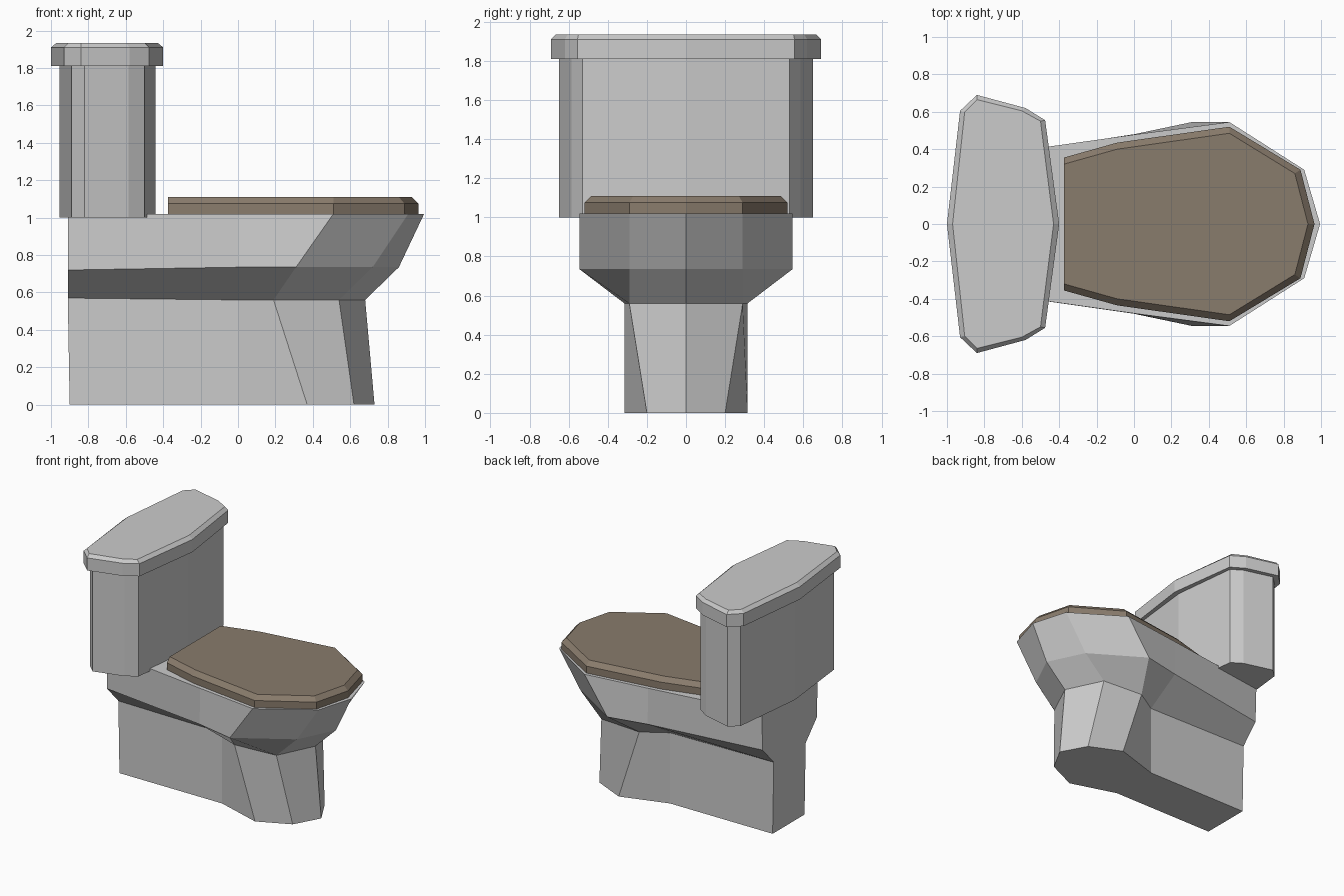
import bpy, bmesh

if "Cube" in bpy.data.objects:
    bpy.data.objects.remove(bpy.data.objects["Cube"])


def material(name, rgb):
    m = bpy.data.materials.new(name)
    m.diffuse_color = (*rgb, 1)
    m.use_nodes = True
    m.node_tree.nodes["Principled BSDF"].inputs["Base Color"].default_value = m.diffuse_color
    return m


ceramic = material("light_grey_ceramic", (0.60, 0.60, 0.60))
wood = material("brown_wood", (0.25, 0.20, 0.15))


def loft(name, rings, mat):
    """Skin half outlines of (x, y, z), each mirrored over y = 0, and cap both ends."""
    bm = bmesh.new()
    loops = []
    for half in rings:
        mirrored = [(x, -y, z) for x, y, z in reversed(half) if y > 0]
        loops.append([bm.verts.new(p) for p in half + mirrored])
    n = len(loops[0])
    for a, b in zip(loops, loops[1:]):
        for i in range(n):
            j = (i + 1) % n
            bm.faces.new((a[i], a[j], b[j], b[i]))
    bm.faces.new(loops[0])
    bm.faces.new(loops[-1])
    bmesh.ops.recalc_face_normals(bm, faces=bm.faces[:])
    mesh = bpy.data.meshes.new(name)
    bm.to_mesh(mesh)
    bm.free()
    mesh.materials.append(mat)
    ob = bpy.data.objects.new(name, mesh)
    bpy.context.collection.objects.link(ob)
    return ob


def at(z, outline):
    return [(x, y, z) for x, y in outline]


# Pedestal and bowl: back corner, waist, widest side, front corner, tip
foot = at(0, [(-0.90, 0.20), (0.0, 0.20), (0.37, 0.315), (0.62, 0.20), (0.73, 0)])
neck = at(0.56, [(-0.91, 0.20), (0.0, 0.20), (0.19, 0.315), (0.54, 0.29), (0.68, 0)])
neck[0] = (-0.91, 0.20, 0.57)
belly = at(0.735, [(-0.91, 0.34), (0.0, 0.48), (0.31, 0.545), (0.72, 0.29), (0.86, 0)])
belly[0] = (-0.91, 0.34, 0.72)
rim = at(1.02, [(-0.91, 0.35), (0.0, 0.478), (0.51, 0.545), (0.91, 0.29), (0.995, 0)])
loft("bowl_and_pedestal", [foot, neck, belly, rim], ceramic)

# Closed seat lid with a chamfered top
seat = [(-0.375, 0.355), (-0.09, 0.435), (0.51, 0.52), (0.89, 0.29), (0.965, 0)]
seat_top = [(-0.375, 0.32), (-0.09, 0.40), (0.51, 0.485), (0.86, 0.27), (0.93, 0)]
loft("seat_lid", [at(1.02, seat), at(1.075, seat), at(1.11, seat_top)], wood)

# Water tank
tank = [(-0.955, 0), (-0.89, 0.585), (-0.82, 0.65), (-0.585, 0.585), (-0.50, 0.53), (-0.44, 0)]
loft("tank", [at(1.0, tank), at(1.81, tank)], ceramic)

# Tank lid with a chamfered top
lid = [(-1.0, 0), (-0.93, 0.605), (-0.84, 0.69), (-0.58, 0.62), (-0.475, 0.555), (-0.40, 0)]
lid_top = [(-0.97, 0), (-0.905, 0.60), (-0.84, 0.665), (-0.60, 0.605), (-0.50, 0.55), (-0.43, 0)]
loft("tank_lid", [at(1.81, lid), at(1.91, lid), at(1.935, lid_top)], ceramic)
